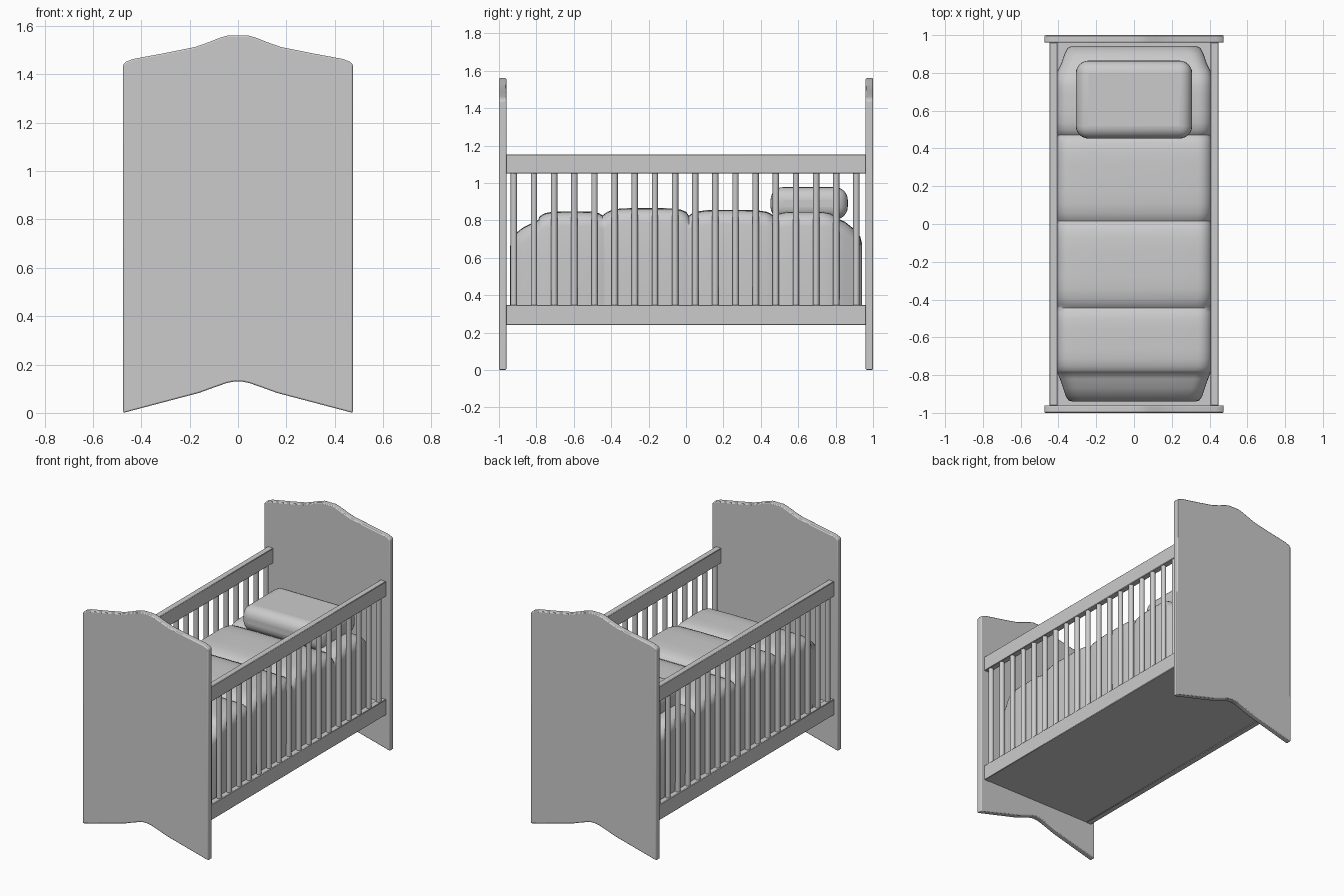
import bpy, bmesh, math

if "Cube" in bpy.data.objects:
    bpy.data.objects.remove(bpy.data.objects["Cube"])


def finish(name, bm, bevel=0.0, segments=2, angle=35):
    bmesh.ops.recalc_face_normals(bm, faces=bm.faces)
    me = bpy.data.meshes.new(name)
    bm.to_mesh(me)
    bm.free()
    ob = bpy.data.objects.new(name, me)
    bpy.context.collection.objects.link(ob)
    if bevel:
        mod = ob.modifiers.new("bevel", 'BEVEL')
        mod.width, mod.segments = bevel, segments
        mod.limit_method = 'ANGLE'
        mod.angle_limit = math.radians(40)
    bpy.ops.object.select_all(action='DESELECT')
    ob.select_set(True)
    bpy.context.view_layer.objects.active = ob
    bpy.ops.object.shade_smooth_by_angle(angle=math.radians(angle))
    return ob


def box(name, x, y, z, bevel=0.0, segments=2):
    bm = bmesh.new()
    bmesh.ops.create_cube(bm, size=1)
    for v in bm.verts:
        v.co = [(a + b) / 2 + c * (b - a) for (a, b), c in zip((x, y, z), v.co)]
    return finish(name, bm, bevel, segments)


# End panels: mirrored half profile with wavy top and arched foot
half = [(0.475, 0.0), (0.475, 1.44), (0.465, 1.451), (0.435, 1.463), (0.30, 1.488),
        (0.18, 1.512), (0.12, 1.533), (0.075, 1.551), (0.04, 1.561)]
foot = [(0.16, 0.083), (0.10, 0.105), (0.045, 0.124), (0.015, 0.13)]
right = foot[::-1] + half
profile = right + [(-x, z) for x, z in reversed(right)]
for name, y in (("foot_panel", -1.0), ("head_panel", 0.96)):
    bm = bmesh.new()
    face = bm.faces.new([bm.verts.new((x, y, z)) for x, z in profile])
    new = bmesh.ops.extrude_face_region(bm, geom=[face])["geom"]
    bmesh.ops.translate(bm, vec=(0, 0.04, 0),
                        verts=[g for g in new if isinstance(g, bmesh.types.BMVert)])
    finish(name, bm, 0.006)

# Side rails and round slats
for side, s in (("left", -1), ("right", 1)):
    xs = sorted((s * 0.405, s * 0.447))
    box(side + "_top_rail", xs, (-0.962, 0.962), (1.05, 1.153), 0.003, 1)
    box(side + "_bottom_rail", xs, (-0.962, 0.962), (0.24, 0.347), 0.003, 1)
    bm = bmesh.new()
    for i in range(18):
        made = bmesh.ops.create_cone(bm, cap_ends=True, segments=12, radius1=0.017,
                                     radius2=0.017, depth=0.74)["verts"]
        bmesh.ops.translate(bm, verts=made, vec=(s * 0.426, -0.92 + i * 0.1077, 0.698))
    finish(side + "_slats", bm)

# Base board
box("base_board", (-0.407, 0.407), (-0.962, 0.962), (0.243, 0.32))

# Padded mattress: rounded sections (y, half width, top) lofted along the bed
stations = [(-0.94, 0.325, 0.66), (-0.935, 0.345, 0.69), (-0.915, 0.36, 0.725),
            (-0.87, 0.375, 0.76), (-0.82, 0.392, 0.785), (-0.79, 0.405, 0.80)]
for a, b, top in ((-0.785, -0.435, 0.845), (-0.435, 0.015, 0.863),
                  (0.015, 0.47, 0.853), (0.47, 0.80, 0.845)):
    for t in (0.0, 0.03, 0.09, 0.2, 0.35, 0.5, 0.65, 0.8, 0.91, 0.97):
        puff = (1 - abs(2 * t - 1) ** 6)
        stations.append((a + (b - a) * t, 0.404 + 0.010 * puff, top - 0.03 * (1 - puff)))
stations += [(0.81, 0.405, 0.808), (0.85, 0.385, 0.79), (0.90, 0.368, 0.75),
             (0.932, 0.352, 0.71), (0.942, 0.33, 0.67)]


def section(w, top, r=0.075):
    pts = [(w - 0.004, 0.30), (w, 0.45), (w, 0.58)]
    for i in range(7):
        a = math.radians(i * 15)
        pts.append((w - r + r * math.cos(a), top - r + r * math.sin(a)))
    pts.append((w * 0.45, top + 0.003))
    return pts + [(-x, z) for x, z in reversed(pts)]


bm = bmesh.new()
rings = [[bm.verts.new((x, y, z)) for x, z in section(w, top)] for y, w, top in stations]
for r0, r1 in zip(rings, rings[1:]):
    for i in range(len(r0)):
        j = (i + 1) % len(r0)
        bm.faces.new((r0[i], r0[j], r1[j], r1[i]))
bm.faces.new(rings[0])
bm.faces.new(rings[-1])
finish("padded_mattress", bm, angle=50)

# Pillow
box("pillow", (-0.308, 0.308), (0.452, 0.865), (0.805, 0.978), 0.068, 6)
